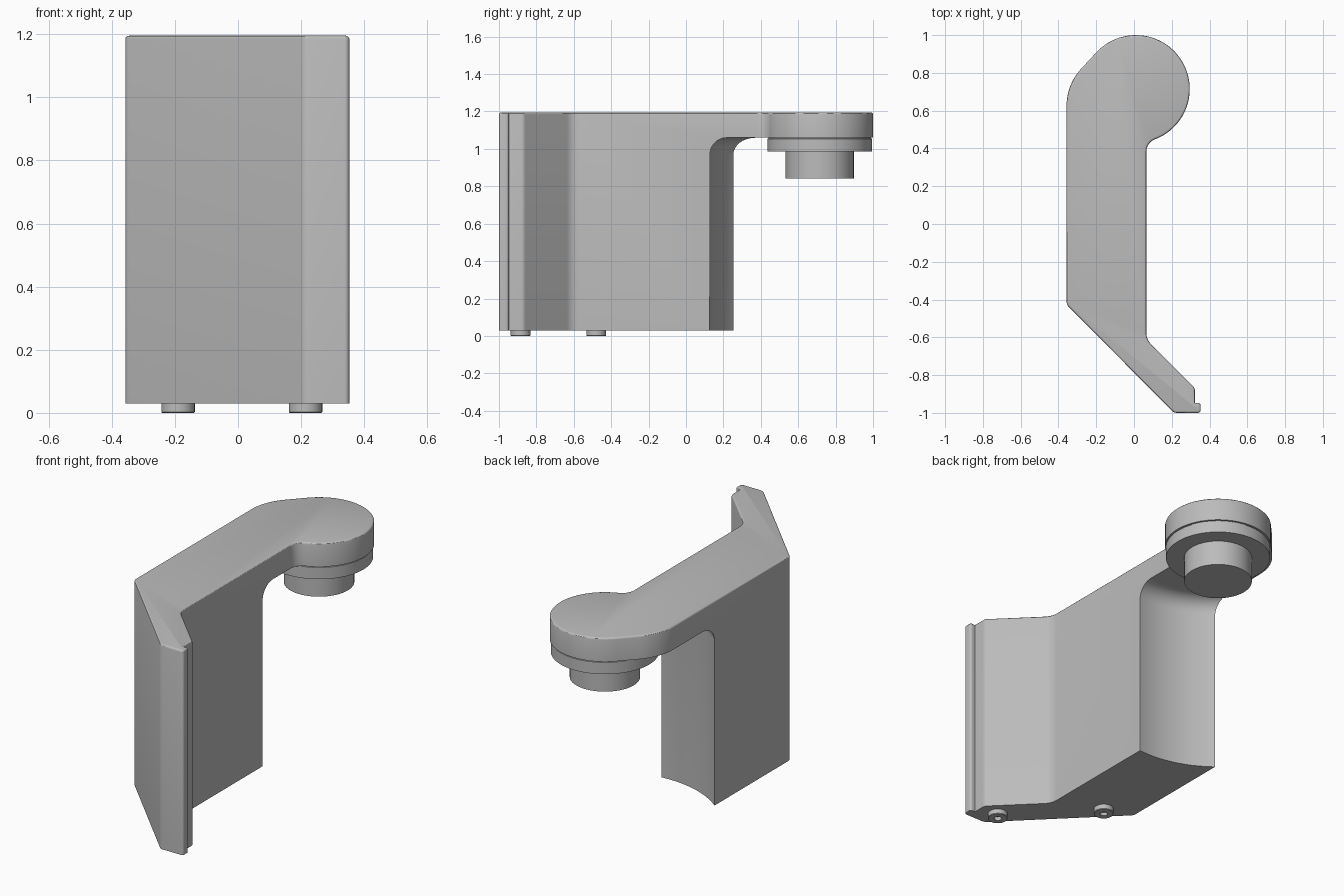
import bpy, bmesh, math
from mathutils import Vector, Matrix

if "Cube" in bpy.data.objects:
    bpy.data.objects.remove(bpy.data.objects["Cube"])

HEAD = Vector((0.01, 0.715, 0))
HEAD_R, NECK_R, CUT_R = 0.285, 0.07, 0.59
INNER_X, OUTER_X = 0.065, -0.357
BASE, UNDER, TOP = 0.03, 1.06, 1.195

grey = bpy.data.materials.new("plain_grey")
grey.use_nodes = True
grey.diffuse_color = (0.5, 0.5, 0.5, 1)
grey.node_tree.nodes["Principled BSDF"].inputs["Base Color"].default_value = grey.diffuse_color


def make(name, bm):
    bmesh.ops.recalc_face_normals(bm, faces=bm.faces)
    mesh = bpy.data.meshes.new(name)
    bm.to_mesh(mesh)
    bm.free()
    mesh.materials.append(grey)
    ob = bpy.data.objects.new(name, mesh)
    bpy.context.collection.objects.link(ob)
    return ob


def smooth(ob):
    bpy.ops.object.select_all(action='DESELECT')
    ob.select_set(True)
    bpy.context.view_layer.objects.active = ob
    bpy.ops.object.shade_smooth_by_angle(angle=math.radians(30))


def lathe(name, profile, centre, steps=96):
    bm = bmesh.new()
    vs = [bm.verts.new((r, 0, z)) for r, z in profile]
    es = [bm.edges.new(p) for p in zip(vs, vs[1:])]
    bmesh.ops.spin(bm, geom=vs + es, cent=(0, 0, 0), axis=(0, 0, 1),
                   angle=math.tau, steps=steps)
    bmesh.ops.remove_doubles(bm, verts=bm.verts, dist=1e-5)
    bmesh.ops.translate(bm, verts=bm.verts, vec=centre)
    return make(name, bm)


def arc(cx, cy, r, a0, a1, n):
    return [Vector((cx + r * math.cos(a0 + (a1 - a0) * i / n),
                    cy + r * math.sin(a0 + (a1 - a0) * i / n))) for i in range(n + 1)]


def fillet(a, b, c, r, n=8):
    """Points rounding corner b between a and c."""
    u, v = (a - b).normalized(), (c - b).normalized()
    half = u.angle(v) / 2
    centre = b + (u + v).normalized() * r / math.sin(half)
    p, q = b + u * r / math.tan(half) - centre, b + v * r / math.tan(half) - centre
    turn = math.atan2(p.x * q.y - p.y * q.x, p.dot(q))
    return [centre + Matrix.Rotation(turn * i / n, 2) @ p for i in range(n + 1)]


# Body outline: angled front plate, straight arm, round head
corners = [(OUTER_X, -0.427, 0.04), (0.212, -1, 0.04), (0.353, -1, 0.015),
           (0.353, -0.947, 0.015), (0.322, -0.947, 0), (0.322, -0.868, 0.03),
           (INNER_X, -0.611, 0.09)]
neck_x = INNER_X + NECK_R
dx = neck_x - HEAD.x
dy = math.sqrt((HEAD_R + NECK_R) ** 2 - dx ** 2)
neck_y = HEAD.y - dy
neck_angle = math.atan2(dy, -dx)
leave = math.radians(137)
tangent = HEAD.xy + HEAD_R * Vector((math.cos(leave), math.sin(leave)))
slope = Vector((-math.sin(leave), math.cos(leave)))
shoulder = tangent + slope * (OUTER_X - tangent.x) / slope.x

outline = []
pts = [Vector(c[:2]) for c in corners]
ring = [shoulder] + pts + [Vector((INNER_X, neck_y))]
for i, (x, y, r) in enumerate(corners):
    outline += fillet(ring[i], ring[i + 1], ring[i + 2], r) if r else [Vector((x, y))]
outline += arc(neck_x, neck_y, NECK_R, math.pi, neck_angle, 10)
outline += arc(HEAD.x, HEAD.y, HEAD_R, math.atan2(-dy, dx), leave, 64)[1:]
outline += fillet(tangent, shoulder, pts[0], 0.29, 12)

bm = bmesh.new()
face = bm.faces.new([bm.verts.new((p.x, p.y, BASE)) for p in outline])
ext = bmesh.ops.extrude_face_region(bm, geom=[face])
top_verts = [g for g in ext["geom"] if isinstance(g, bmesh.types.BMVert)]
bmesh.ops.translate(bm, verts=top_verts, vec=(0, 0, TOP - BASE))
bmesh.ops.recalc_face_normals(bm, faces=bm.faces)
rim = [e for e in bm.edges if all(v.co.z > TOP - 0.001 for v in e.verts)]
bmesh.ops.bevel(bm, geom=rim, offset=0.011, segments=3, profile=0.5,
                affect='EDGES', clamp_overlap=False)
body = make("bracket_body", bm)

# Round clearance under the head, with a filleted ceiling
FIL = 0.09
ceiling = [(p.x, p.y) for p in arc(CUT_R - FIL, UNDER - FIL, FIL, 0, math.pi / 2, 10)]
cutter = lathe("clearance_cutter", [(0, -0.2), (CUT_R, -0.2)] + ceiling + [(0, UNDER)], HEAD)
cutter.hide_render = True
mod = body.modifiers.new("clearance", 'BOOLEAN')
mod.operation, mod.solver, mod.object = 'DIFFERENCE', 'EXACT', cutter
bpy.context.view_layer.objects.active = body
bpy.ops.object.modifier_apply(modifier=mod.name)
bpy.data.objects.remove(cutter)

# Soften the two upright edges of the clearance
bm = bmesh.new()
bm.from_mesh(body.data)
upright = [e for e in bm.edges if e.calc_length() > 0.8
           and e.verts[0].co.y > 0 and len(e.link_faces) == 2
           and e.calc_face_angle() > math.radians(30)]
bmesh.ops.bevel(bm, geom=upright, offset=0.011, segments=3, profile=0.5,
                affect='EDGES', clamp_overlap=True)
bm.to_mesh(body.data)
bm.free()
smooth(body)

# Head collar, with a fine seam against the body, and the shaft below it
smooth(lathe("head_collar", [(0, 0.987), (0.28, 0.987), (0.28, 1.054), (0.274, 1.056),
                             (0.274, 1.064), (0, 1.064)], HEAD))
smooth(lathe("head_shaft", [(0, 0.842), (0.182, 0.842), (0.182, 0.99), (0, 0.99)], HEAD))

# Feet with a small central hole
for name, x, y in (("foot_rear", -0.19, -0.48), ("foot_front", 0.214, -0.885)):
    smooth(lathe(name, [(0, 0.02), (0.02, 0.02), (0.02, 0), (0.05, 0), (0.053, 0.003),
                        (0.053, 0.032), (0, 0.032)], (x, y, 0), 40))
